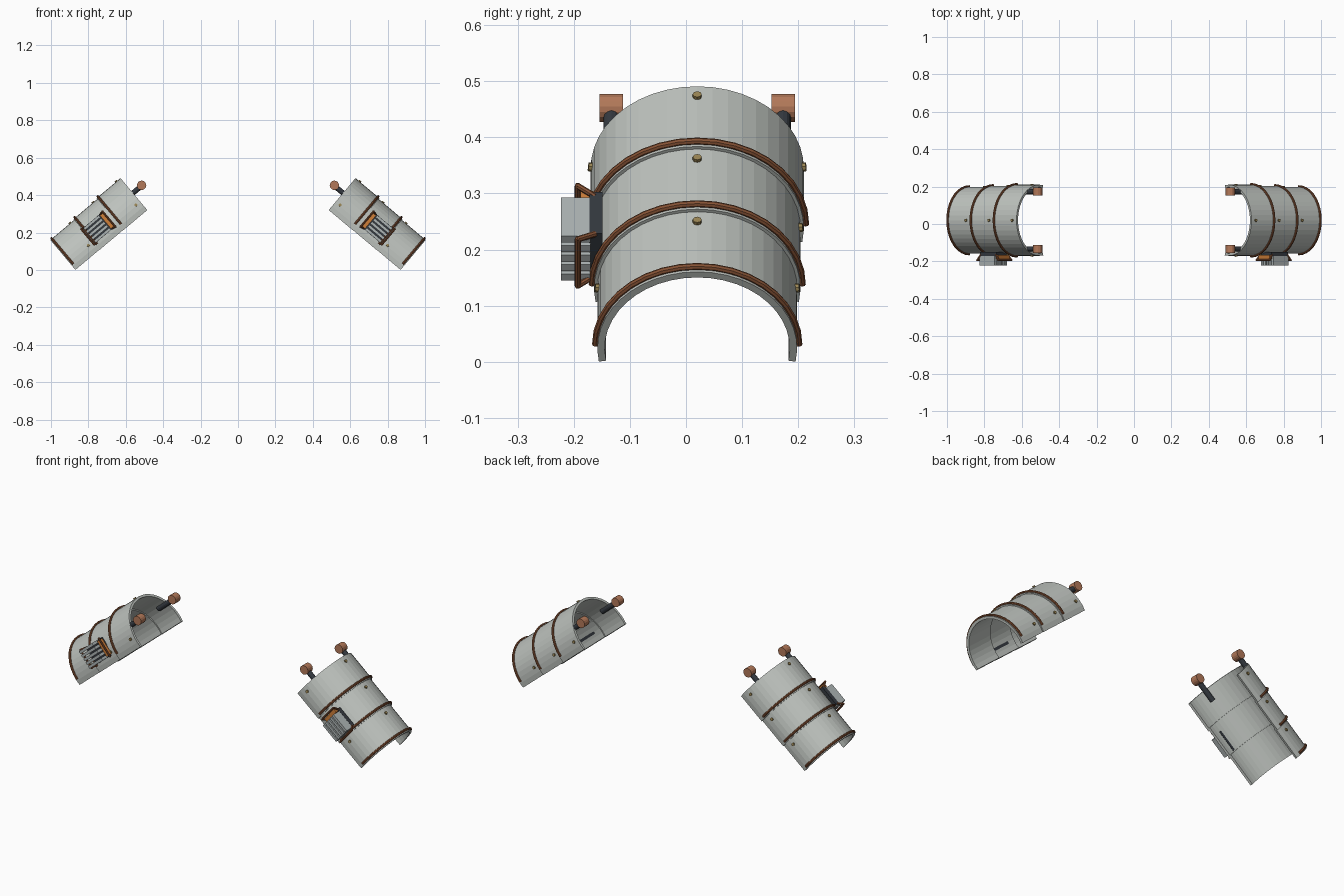
import bpy, bmesh, math
from mathutils import Matrix, Vector

if "Cube" in bpy.data.objects:
    bpy.data.objects.remove(bpy.data.objects["Cube"])

TILT = math.radians(40)
# Guard frame: u runs down the sleeve, v is depth, w points out through the crown
FRAME = (Matrix.Translation((0.485, 0.02, 0.32))
         @ Matrix.Rotation(TILT, 4, 'Y'))
AXIS_W = 0.033
RADII = (0.190, 0.184, 0.178)


def material(name, rgb):
    m = bpy.data.materials.new(name)
    m.diffuse_color = (*rgb, 1)
    m.use_nodes = True
    m.node_tree.nodes["Principled BSDF"].inputs["Base Color"].default_value = m.diffuse_color
    return m


GREY = material("pale_grey_metal", (0.52, 0.55, 0.52))
STEEL = material("blue_steel", (0.42, 0.46, 0.46))
BROWN = material("brown_copper", (0.24, 0.085, 0.035))
COPPER = material("light_copper", (0.45, 0.19, 0.10))
DARK = material("dark_iron", (0.035, 0.042, 0.052))
BRASS = material("brass", (0.33, 0.24, 0.09))
ORANGE = material("orange_enamel", (0.62, 0.21, 0.04))


def finish(bm, name, mat):
    """Place a part on the right guard and mirror a copy to the left."""
    bmesh.ops.recalc_face_normals(bm, faces=bm.faces)
    bm.transform(FRAME)
    for side in ("right", "left"):
        if side == "left":
            bm.transform(Matrix.Scale(-1, 4, (1, 0, 0)))
            bmesh.ops.reverse_faces(bm, faces=bm.faces)
        me = bpy.data.meshes.new(name)
        bm.to_mesh(me)
        me.materials.append(mat)
        ob = bpy.data.objects.new(f"{side}_{name}", me)
        bpy.context.collection.objects.link(ob)
    bm.free()


def ring_point(u, r, ang):
    return Vector((u, r * math.cos(ang), AXIS_W + r * math.sin(ang)))


def sweep(rings, bm, closed=False):
    """Skin a list of equal point rings and cap the ends."""
    vs = [[bm.verts.new(p) for p in ring] for ring in rings]
    n = len(vs[0])
    for a, b in zip(vs, vs[1:] + (vs[:1] if closed else [])):
        for i in range(n):
            bm.faces.new((a[i], a[(i + 1) % n], b[(i + 1) % n], b[i]))
    if not closed:
        bm.faces.new(vs[0])
        bm.faces.new(vs[-1])


def box(bm, lo, hi):
    lo, hi = Vector(lo), Vector(hi)
    m = Matrix.Translation((lo + hi) / 2) @ Matrix.Diagonal((*(hi - lo), 1))
    bmesh.ops.create_cube(bm, size=1, matrix=m)


def rod(bm, a, b, r, sides):
    a, b = Vector(a), Vector(b)
    d = b - a
    m = Matrix.Translation((a + b) / 2) @ d.to_track_quat('Z', 'Y').to_matrix().to_4x4()
    bmesh.ops.create_cone(bm, cap_ends=True, segments=sides, radius1=r,
                          radius2=r, depth=d.length, matrix=m)


# Three overlapping curved plates, each with a rolled trim and rivets
for k, R in enumerate(RADII):
    u0, u1 = k / 6 - (0.012 if k else 0), (k + 1) / 6
    bm = bmesh.new()
    rings = []
    for i in range(25):
        t = math.radians(-10 + 200 * i / 24)
        rings.append([ring_point(u, r, t) for u, r in
                      ((u0, R), (u1, R), (u1, R - 0.013), (u0, R - 0.013))])
    sweep(rings, bm)
    finish(bm, f"curved_plate_{k + 1}", GREY)

    bm = bmesh.new()
    rings = []
    for i in range(19):
        t = math.pi * i / 18
        rings.append([ring_point(u1 - 0.011 + 0.0065 * math.cos(c),
                                 R + 0.003 + 0.0065 * math.sin(c), t)
                      for c in (j * math.tau / 8 for j in range(8))])
    sweep(rings, bm)
    finish(bm, f"plate_trim_{k + 1}", BROWN)

    bm = bmesh.new()
    for deg in (8, 90, 172):
        t, u = math.radians(deg), k / 6 + 0.029
        rod(bm, ring_point(u, R - 0.004, t), ring_point(u, R + 0.006, t), 0.008, 8)
    finish(bm, f"rivets_{k + 1}", BRASS)

# Pegs at the inner end, carrying short rollers
for v, label in ((-0.153, "front"), (0.153, "back")):
    bm = bmesh.new()
    rod(bm, (-0.055, v, 0.119), (0.065, v, 0.119), 0.014, 12)
    finish(bm, f"{label}_peg", DARK)
    bm = bmesh.new()
    rod(bm, (-0.062, v - 0.021, 0.121), (-0.062, v + 0.021, 0.121), 0.025, 16)
    finish(bm, f"{label}_roller", COPPER)

# Vent unit on the front: backing plate, slats, end block and staple handles
CU, CW = 0.262, 0.095
bm = bmesh.new()
box(bm, (CU - 0.06, -0.192, CW - 0.052), (CU + 0.055, -0.169, CW + 0.052))
finish(bm, "vent_backing", DARK)

bm = bmesh.new()
for i in range(5):
    w = CW + (i - 2) * 0.022
    box(bm, (CU - 0.045, -0.243, w - 0.0075), (CU + 0.062, -0.190, w + 0.0075))
finish(bm, "vent_slats", STEEL)

bm = bmesh.new()
box(bm, (CU - 0.069, -0.208, CW - 0.046), (CU - 0.049, -0.185, CW + 0.046))
finish(bm, "vent_end_block", ORANGE)

for s, label in ((-1, "upper"), (1, "lower")):
    bm = bmesh.new()
    u = CU + s * 0.074
    foot = CU + s * 0.052
    path = [(foot, -0.182, CW - 0.048), (u, -0.213, CW - 0.054),
            (u, -0.213, CW + 0.054), (foot, -0.182, CW + 0.048)]
    for a, b in zip(path, path[1:]):
        rod(bm, a, b, 0.0055, 8)
    for p in path[1:3]:
        bmesh.ops.create_icosphere(bm, subdivisions=1, radius=0.006,
                                   matrix=Matrix.Translation(p))
    finish(bm, f"{label}_vent_handle", BROWN)
